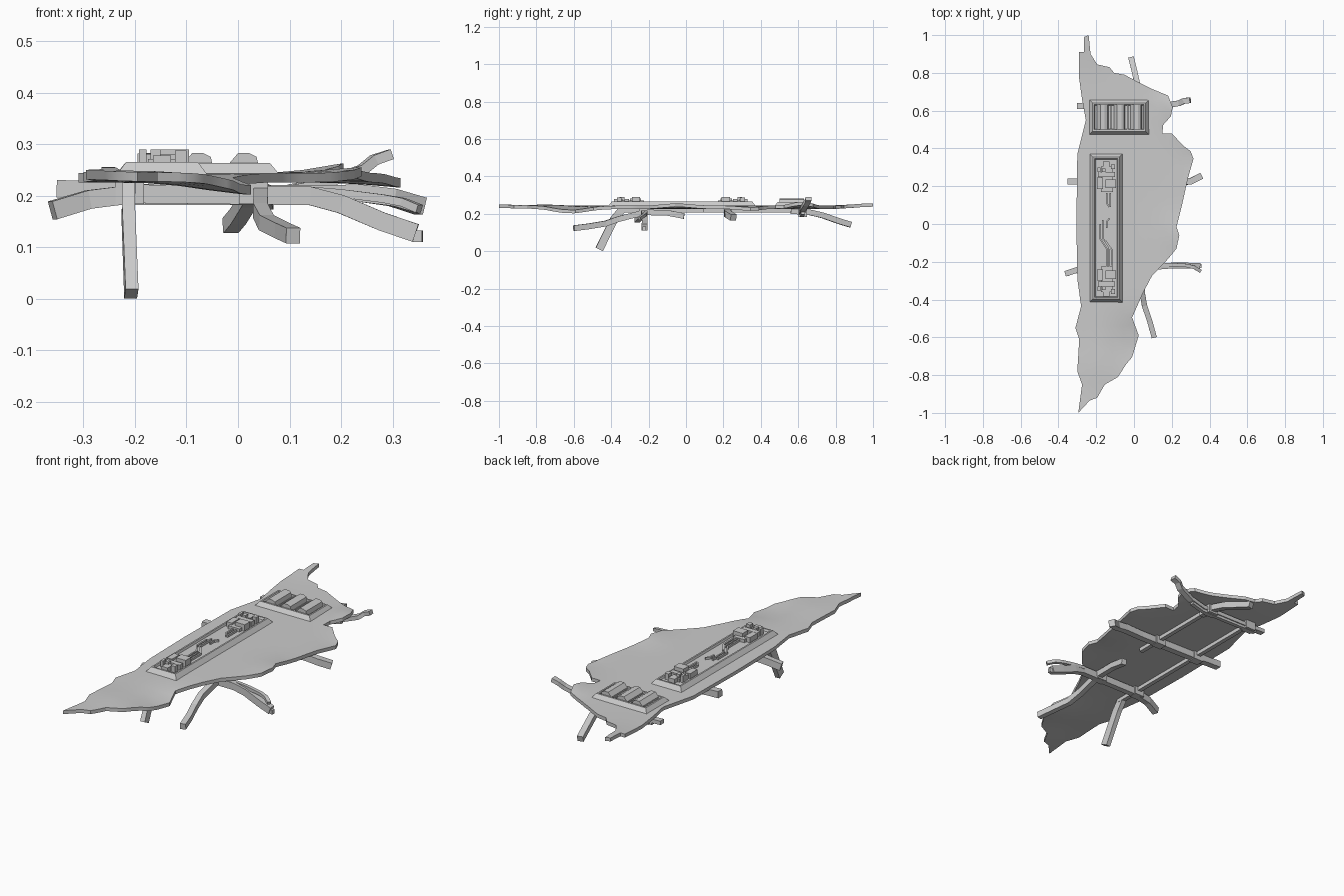
import bpy, bmesh, math
from mathutils import Vector


def finish(bm, name):
    bmesh.ops.recalc_face_normals(bm, faces=bm.faces)
    me = bpy.data.meshes.new(name)
    bm.to_mesh(me)
    bm.free()
    ob = bpy.data.objects.new(name, me)
    bpy.context.collection.objects.link(ob)
    return ob


def loft(name, rings):
    bm = bmesh.new()
    vs = [[bm.verts.new(p) for p in r] for r in rings]
    n = len(rings[0])
    for a, b in zip(vs, vs[1:]):
        for i in range(n):
            bm.faces.new((a[i], a[(i + 1) % n], b[(i + 1) % n], b[i]))
    bm.faces.new(vs[0])
    bm.faces.new(vs[-1])
    return finish(bm, name)


def beam(name, path, w, h):
    """Rectangular bar swept along a path."""
    pts = [Vector(p) for p in path]
    rings = []
    for i, p in enumerate(pts):
        t = (pts[min(i + 1, len(pts) - 1)] - pts[max(i - 1, 0)]).normalized()
        s = t.cross(Vector((0, 0, 1))).normalized()
        u = s.cross(t)
        rings.append([p + s * a * w / 2 + u * b * h / 2
                      for a, b in ((-1, -1), (1, -1), (1, 1), (-1, 1))])
    return loft(name, rings)


def rect(x0, x1, y0, y1, z, d=0):
    return [(x0 + d, y0 + d, z), (x1 - d, y0 + d, z), (x1 - d, y1 - d, z), (x0 + d, y1 - d, z)]


def box(name, x0, x1, y0, y1, z0, z1):
    return loft(name, [rect(x0, x1, y0, y1, z0), rect(x0, x1, y0, y1, z1)])


def plinth(name, x0, x1, y0, y1, z0, z1, floor):
    """Sloped base with a rim and a recessed floor."""
    return loft(name, [rect(x0, x1, y0, y1, z0), rect(x0, x1, y0, y1, z0 + 0.006),
                       rect(x0, x1, y0, y1, z1, 0.018), rect(x0, x1, y0, y1, z1, 0.026),
                       rect(x0, x1, y0, y1, floor, 0.03)])


# Torn hull plate: outline cut into a grid, then gently warped
outline = [(-.24, 1), (-.265, .99), (-.265, .91), (-.29, .91), (-.29, .77), (-.275, .66),
           (-.255, .55), (-.30, .37), (-.305, 0), (-.30, -.29), (-.28, -.435), (-.31, -.55),
           (-.29, -.61), (-.30, -.78), (-.275, -.85), (-.295, -1), (-.235, -.935),
           (-.195, -.92), (-.155, -.85), (-.085, -.81), (-.04, -.74), (-.01, -.705),
           (.025, -.59), (-.01, -.495), (.05, -.36), (.095, -.275), (.18, -.185),
           (.225, -.13), (.24, -.06), (.225, -.015), (.255, .105), (.285, .24), (.315, .345),
           (.30, .385), (.26, .415), (.20, .48), (.15, .48), (.155, .525), (.195, .57),
           (.205, .62), (.18, .68), (.095, .715), (.015, .755), (-.05, .79), (-.105, .80),
           (-.13, .83), (-.195, .845), (-.23, .90)]
# (x, y, radius, height) of each bend
bends = [(.03, -.62, .13, -.024), (-.2, -.75, .1, .006), (-.3, -1, .12, .006),
         (.25, -.05, .1, .012), (.33, .35, .09, -.01), (.22, .62, .09, .02), (-.25, 1, .14, .012)]


def warp(x, y):
    return sum(h * math.exp(-((x - a) ** 2 + (y - b) ** 2) / (r * r)) for a, b, r, h in bends)


bm = bmesh.new()
bm.faces.new([bm.verts.new((x, y, 0)) for x, y in outline])
cuts = [((0, i * .06, 0), (0, 1, 0)) for i in range(-16, 17)]
cuts += [((i * .06 + .005, 0, 0), (1, 0, 0)) for i in range(-5, 6)]
for co, no in cuts:
    bmesh.ops.bisect_plane(bm, geom=bm.verts[:] + bm.edges[:] + bm.faces[:],
                           dist=1e-5, plane_co=co, plane_no=no)
bmesh.ops.triangulate(bm, faces=bm.faces[:])
for v in bm.verts:
    v.co.z = .226 + warp(v.co.x, v.co.y)
top = bmesh.ops.extrude_face_region(bm, geom=bm.faces[:], use_keep_orig=True)
for g in top['geom']:
    if isinstance(g, bmesh.types.BMVert):
        g.co.z += .018
plate = finish(bm, "hull_plate")
bpy.context.view_layer.objects.active = plate
plate.select_set(True)
bpy.ops.object.shade_smooth_by_angle(angle=math.radians(30))
plate.select_set(False)

# Cross ribs under the plate, with bent broken ends
beam("front_rib", [(-.36, -.262, .172), (-.29, -.24, .193), (-.2, -.23, .204), (.14, -.225, .2),
                   (.2, -.22, .184), (.28, -.22, .15), (.345, -.222, .128)], .03, .036)
beam("front_rib_end", [(.34, -.222, .122), (.358, -.224, .122)], .018, .022)
beam("front_rib_splinter", [(.14, -.215, .21), (.2, -.215, .205), (.28, -.22, .195),
                            (.32, -.23, .188), (.352, -.25, .175)], .018, .016)
beam("middle_rib", [(-.352, .225, .214), (-.29, .225, .212), (-.2, .225, .206), (.14, .22, .204),
                    (.24, .222, .205), (.3, .226, .197), (.355, .254, .18)], .034, .034)
beam("rear_rib", [(-.302, .625, .208), (-.2, .625, .204), (.08, .62, .206), (.16, .625, .222),
                  (.24, .64, .25), (.265, .652, .27), (.298, .655, .281)], .03, .02)
beam("rear_rib_web", [(-.25, .625, .2), (.08, .62, .2), (.15, .625, .215)], .02, .036)

# Lengthwise stringers, snapped and drooping at their ends
beam("left_stringer", [(-.21, .64, .218), (-.21, -.36, .218)], .022, .022)
beam("hanging_leg", [(-.212, -.34, .225), (-.213, -.385, .17), (-.207, -.464, .01)], .025, .042)
beam("right_stringer", [(.03, .64, .218), (.03, .09, .218)], .022, .022)
beam("rear_stringer_end", [(.035, .56, .215), (.03, .66, .208), (.02, .73, .192),
                           (0, .82, .16), (-.015, .88, .142)], .03, .03)
beam("front_stringer_end", [(.055, -.01, .188), (.05, -.1, .205), (.045, -.22, .208),
                            (.043, -.36, .172), (.055, -.43, .148), (.085, -.52, .133),
                            (.107, -.6, .123)], .028, .03)

# Clips where ribs and stringers cross
for y in (-.228, .224, .624):
    for x in (-.21, .03):
        box("rib_clip", x - .028, x + .028, y - .022, y + .022, .184, .228)

# Main equipment tray
plinth("equipment_tray", -.235, -.06, -.415, .372, .236, .266, .256)


# Machinery cluster at each end of the tray
def cluster(yc, s):
    def part(name, x0, x1, a, b, z):
        ya, yb = sorted((yc + s * a, yc + s * b))
        box(name, x0, x1, ya, yb, .25, z)
    part("machine_base", -.175, -.11, -.075, .06, .272)
    part("machine_side", -.195, -.165, -.06, .0, .282)
    part("machine_block", -.15, -.095, -.055, -.01, .29)
    part("machine_bar", -.19, -.1, .005, .03, .28)
    part("machine_bar", -.165, -.13, .04, .085, .278)
    part("machine_stud", -.17, -.15, .03, .05, .29)
    part("machine_stud", -.122, -.1, .045, .07, .288)
    part("machine_post", -.192, -.178, .03, .055, .29)


cluster(.245, 1)
cluster(-.3, -1)

# Thin conduits linking the clusters
conduits = [[(-.178, .0), (-.178, -.08), (-.145, -.13), (-.145, -.24)],
            [(-.165, .02), (-.165, -.075), (-.13, -.125), (-.13, -.24)],
            [(-.15, -.09), (-.115, -.14), (-.115, -.22)],
            [(-.125, .165), (-.125, .09)], [(-.145, .165), (-.145, .11), (-.13, .09)],
            [(-.13, .03), (-.145, .01), (-.145, -.02)]]
for c in conduits:
    beam("conduit", [(x, y, .26) for x, y in c], .008, .014)

# Vent housing with three rounded louvres
plinth("vent_housing", -.237, .08, .473, .658, .236, .264, .254)
for xc in (-.165, -.077, .012):
    prof = [(-.03, .25), (-.03, .262), (-.012, .283), (.01, .283), (.024, .276), (.03, .25)]
    loft("vent_louvre", [[(xc + a, y, z) for a, z in prof] for y in (.5, .632)])
for xc in (-.121, -.033):
    box("vent_divider", xc - .003, xc + .003, .5, .632, .25, .262)
